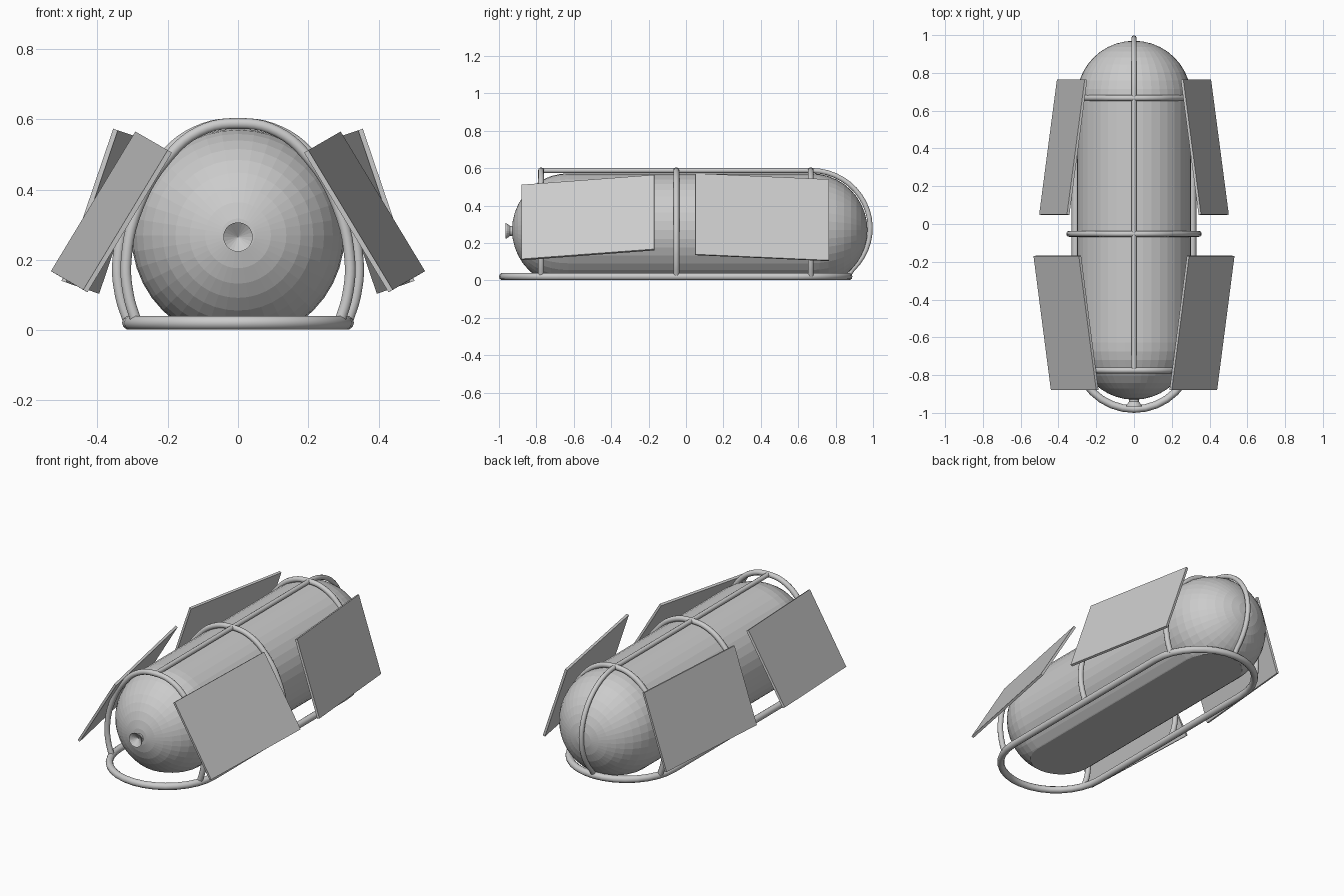
import bpy, bmesh
from math import sin, cos, pi, radians
from mathutils import Vector

if "Cube" in bpy.data.objects:
    bpy.data.objects.remove(bpy.data.objects["Cube"])


def add_mesh(name, bm):
    bmesh.ops.recalc_face_normals(bm, faces=bm.faces)
    me = bpy.data.meshes.new(name)
    bm.to_mesh(me)
    bm.free()
    ob = bpy.data.objects.new(name, me)
    bpy.context.collection.objects.link(ob)
    return ob


def revolve(profile, z, segments):
    """Revolve (radius, y) points around a y axis at height z."""
    bm = bmesh.new()
    vs = [bm.verts.new((r, y, z)) for r, y in profile]
    es = [bm.edges.new(p) for p in zip(vs, vs[1:])]
    bmesh.ops.spin(bm, geom=vs + es, cent=(0, 0, z), axis=(0, 1, 0),
                   angle=2 * pi, steps=segments, use_duplicate=False)
    bmesh.ops.remove_doubles(bm, verts=bm.verts, dist=1e-4)
    return bm


def tube(name, points, radius, kind='POLY', closed=False):
    cu = bpy.data.curves.new(name, 'CURVE')
    cu.dimensions = '3D'
    cu.bevel_depth = radius
    cu.bevel_resolution = 3
    cu.resolution_u = 5
    cu.use_fill_caps = True
    sp = cu.splines.new(kind)
    pts = sp.bezier_points if kind == 'BEZIER' else sp.points
    pts.add(len(points) - 1)
    for p, co in zip(pts, points):
        if kind == 'BEZIER':
            p.co = co
            p.handle_left_type = p.handle_right_type = 'AUTO'
        else:
            p.co = (*co, 1)
    sp.use_cyclic_u = closed
    ob = bpy.data.objects.new(name, cu)
    bpy.context.collection.objects.link(ob)
    bpy.ops.object.select_all(action='DESELECT')
    ob.select_set(True)
    bpy.context.view_layer.objects.active = ob
    bpy.ops.object.convert(target='MESH')
    bpy.ops.object.shade_smooth_by_angle(angle=radians(40))
    return ob


# Capsule tank with a flat underside
R, ZC, N = 0.303, 0.27, 10
prof = [(R * sin(i * pi / 2 / N), -0.627 - R * cos(i * pi / 2 / N)) for i in range(N + 1)]
prof += [(R * cos(i * pi / 2 / N), 0.667 + R * sin(i * pi / 2 / N)) for i in range(N + 1)]
bm = revolve(prof, ZC, 40)
bmesh.ops.bisect_plane(bm, geom=bm.verts[:] + bm.edges[:] + bm.faces[:],
                       plane_co=(0, 0, 0.022), plane_no=(0, 0, 1), clear_inner=True)
bmesh.ops.holes_fill(bm, edges=[e for e in bm.edges if e.is_boundary], sides=0)
add_mesh("tank", bm)

# Flared nozzle with a conical recess
add_mesh("nozzle", revolve([(0, -0.935), (0.042, -0.966), (0.04, -0.958),
                            (0.026, -0.94), (0.026, -0.91), (0, -0.91)], 0.265, 20))

# Base rail: stadium loop
W = 0.31
rail = [(W * cos(t), 0.56 + W * sin(t), 0.021) for t in [i * pi / 16 for i in range(17)]]
rail += [(-W * cos(t), -0.67 - W * sin(t), 0.021) for t in [i * pi / 16 for i in range(17)]]
tube("base_rail", rail, 0.02, closed=True)

# Hoops over the tank
half = [(0.31, 0.02), (0.335, 0.1), (0.342, 0.2), (0.305, 0.35), (0.22, 0.485), (0.12, 0.565)]
outline = half + [(0, 0.588)] + [(-x, z) for x, z in reversed(half)]
for name, y, s in (("front_hoop", -0.775, 0.93), ("middle_hoop", -0.052, 1.0),
                   ("rear_hoop", 0.667, 0.95)):
    tube(name, [(x * s, y, z) for x, z in outline], 0.016, 'BEZIER')

# Spine along the top, curling down behind the tank to the rail
spine = [(0, -0.775, 0.588)]
for i in range(18):
    a = radians(90 - 8 * i)
    spine.append((0, 0.67 + 0.315 * cos(a), 0.28 + 0.308 * sin(a)))
spine.append((0, 0.868, 0.025))
tube("spine", spine, 0.014)

# Splayed side panels, mirrored left and right
panels = {
    "front_panel": [(0.20, -0.88, 0.512), (0.44, -0.88, 0.115),
                    (0.532, -0.17, 0.168), (0.292, -0.17, 0.565)],
    "rear_panel": [(0.355, 0.05, 0.573), (0.502, 0.05, 0.14),
                   (0.408, 0.765, 0.108), (0.261, 0.765, 0.541)],
}
for name, quad in panels.items():
    q = [Vector(p) for p in quad]
    n = (q[1] - q[0]).cross(q[3] - q[0]).normalized()
    if n.x > 0:
        n = -n
    bm = bmesh.new()
    a = [bm.verts.new(p) for p in q]
    b = [bm.verts.new(p + n * 0.014) for p in q]
    bm.faces.new(a)
    bm.faces.new(b[::-1])
    for i in range(4):
        j = (i + 1) % 4
        bm.faces.new((a[i], b[i], b[j], a[j]))
    ob = add_mesh(name, bm)
    ob.modifiers.new("Mirror", 'MIRROR')
